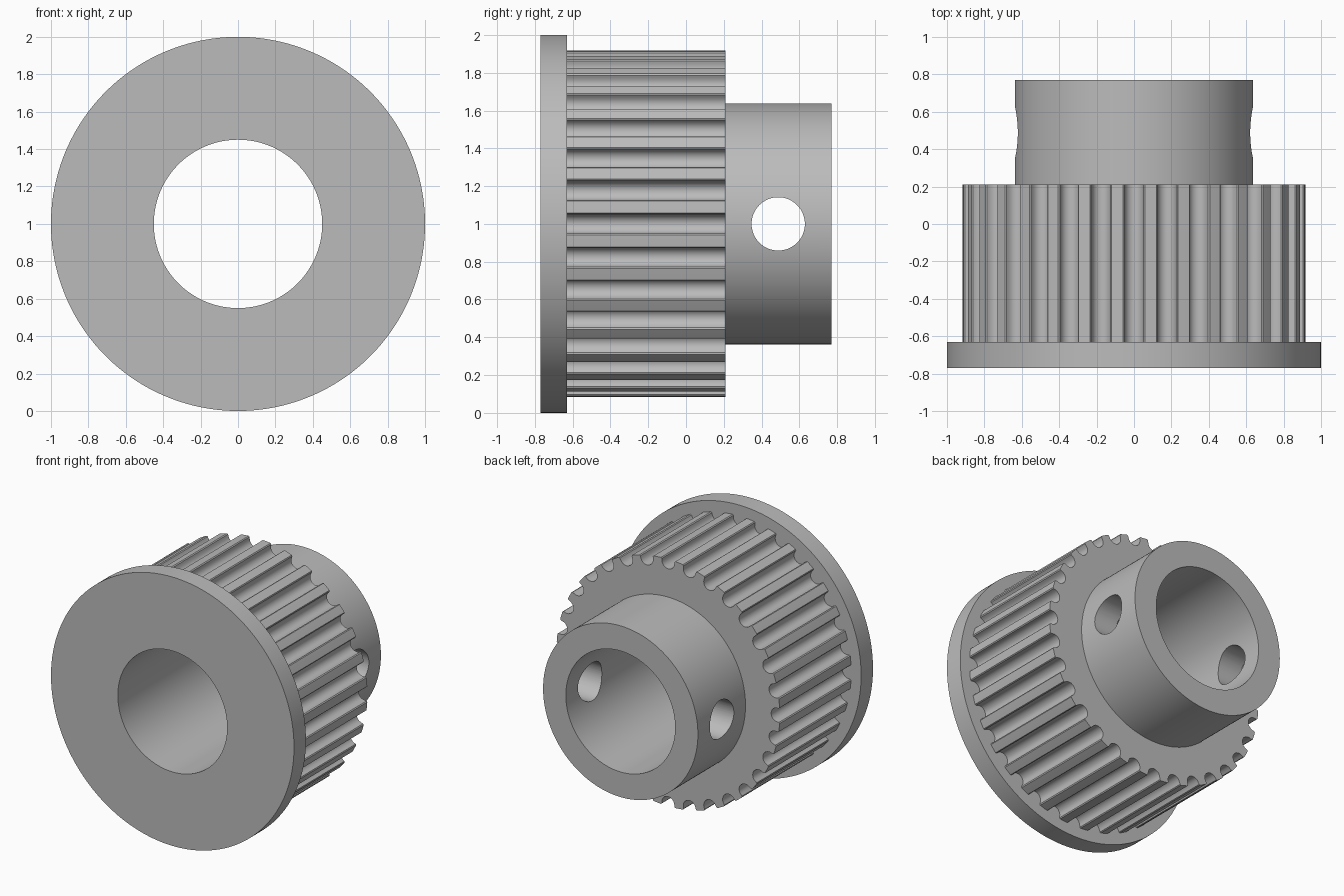
import bpy
import bmesh
from math import sin, cos, pi, tau, radians

cube = bpy.data.objects.get("Cube")
if cube:
    bpy.data.objects.remove(cube)

TEETH = 32
TIP_R = 0.919           # tooth tip radius
GROOVE_R = 0.051        # rounded groove bottom
GROOVE_C = 0.898        # radius at which the groove arc is centred
ARC = 10
AXIS_Z = 1.0

steel = bpy.data.materials.new("plain grey metal")
steel.use_nodes = True
grey = (0.5, 0.5, 0.5, 1)
steel.diffuse_color = grey
steel.node_tree.nodes["Principled BSDF"].inputs["Base Color"].default_value = grey


def groove_points():
    """One tooth pitch: rounded groove with softened lips, then the tooth tip."""
    pts = [(GROOVE_C + 0.013, -GROOVE_R - 0.001)]
    for i in range(ARC + 1):
        a = pi * i / ARC
        pts.append((GROOVE_C - GROOVE_R * sin(a), -GROOVE_R * cos(a)))
    pts.append((GROOVE_C + 0.013, GROOVE_R + 0.001))
    half = pi / TEETH
    for a in (0.064, half, 2 * half - 0.064):
        pts.append((TIP_R * cos(a), TIP_R * sin(a)))
    return pts


def toothed_outline():
    out = []
    for t in range(TEETH):
        c, s = cos(tau * t / TEETH), sin(tau * t / TEETH)
        out += [(x * c - z * s, x * s + z * c) for x, z in groove_points()]
    return out


teeth = toothed_outline()
COUNT = len(teeth)
START = -0.058


def circle(r):
    return [(r * cos(START + tau * i / COUNT), r * sin(START + tau * i / COUNT))
            for i in range(COUNT)]


# Closed chain of sections: flange, toothed barrel, hub, then back along the bore
sections = [
    (circle(0.45), -0.77), (circle(1.0), -0.77), (circle(1.0), -0.63),
    (teeth, -0.63), (teeth, 0.21),
    (circle(0.637), 0.21), (circle(0.637), 0.77), (circle(0.45), 0.77),
]
bm = bmesh.new()
rings = [[bm.verts.new((x, y, z + AXIS_Z)) for x, z in outline]
         for outline, y in sections]
for k, ring in enumerate(rings):
    nxt = rings[(k + 1) % len(rings)]
    for i in range(COUNT):
        j = (i + 1) % COUNT
        bm.faces.new((ring[i], ring[j], nxt[j], nxt[i]))
bmesh.ops.recalc_face_normals(bm, faces=bm.faces)
mesh = bpy.data.meshes.new("toothed_pulley")
bm.to_mesh(mesh)
bm.free()
mesh.materials.append(steel)
pulley = bpy.data.objects.new("toothed_pulley", mesh)
bpy.context.collection.objects.link(pulley)

# Set screw hole straight through both sides of the hub
bpy.ops.mesh.primitive_cylinder_add(vertices=64, radius=0.141, depth=2,
                                    location=(0, 0.488, AXIS_Z),
                                    rotation=(0, pi / 2, 0))
cutter = bpy.context.object
cutter.name = "screw_hole_cutter"
cutter.hide_render = True
cutter.data.materials.append(steel)

cut = pulley.modifiers.new("screw_hole", 'BOOLEAN')
cut.operation = 'DIFFERENCE'
cut.solver = 'EXACT'
cut.object = cutter
bpy.ops.object.select_all(action='DESELECT')
bpy.context.view_layer.objects.active = pulley
pulley.select_set(True)
bpy.ops.object.modifier_apply(modifier=cut.name)
bpy.data.objects.remove(cutter)

bpy.ops.object.shade_smooth_by_angle(angle=radians(30))
